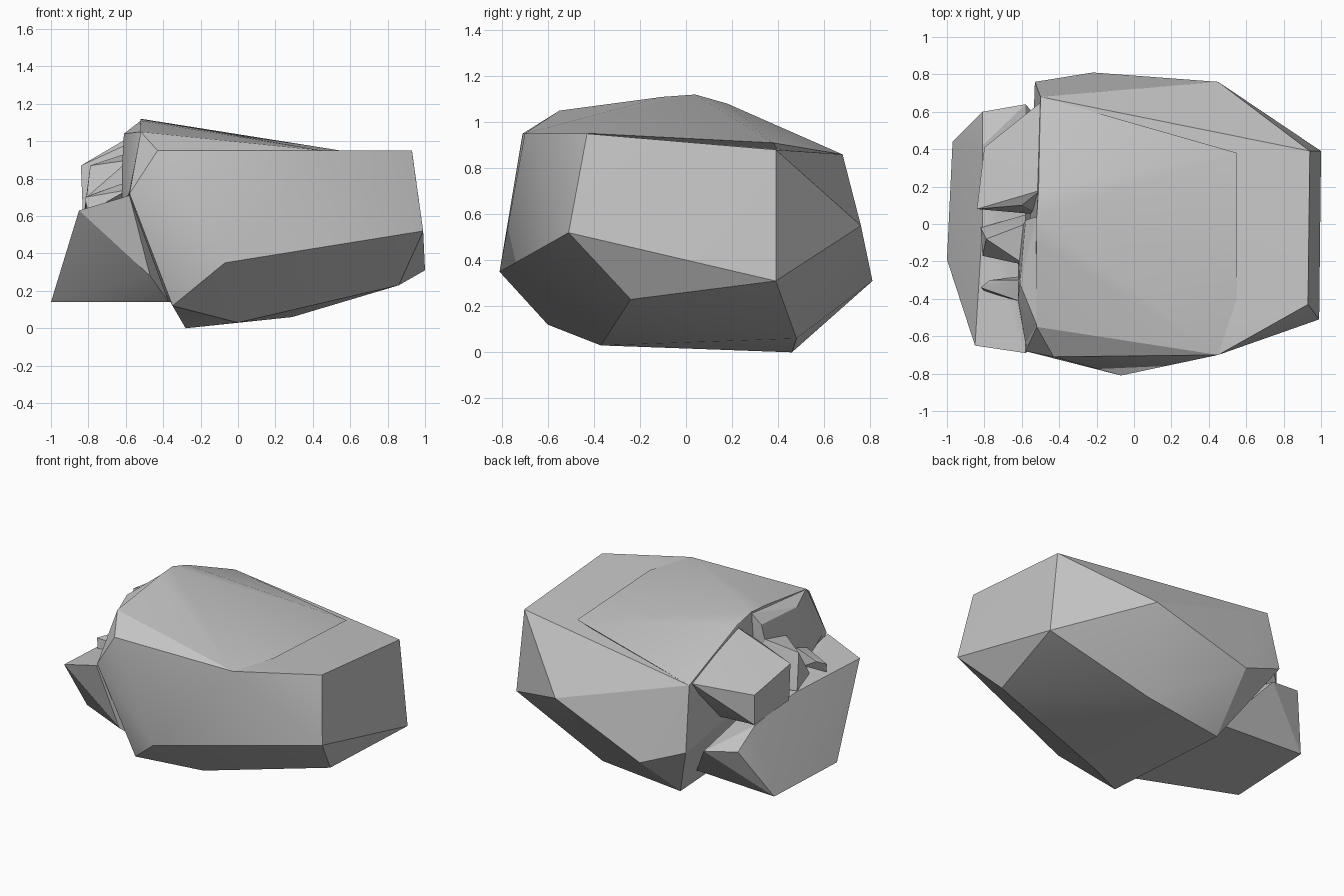
import bpy
import bmesh
import math

default_cube = bpy.data.objects.get("Cube")
if default_cube:
    bpy.data.objects.remove(default_cube, do_unlink=True)

# Single stone colour
stone = bpy.data.materials.new("grey_stone")
stone.use_nodes = True
grey = (0.56, 0.56, 0.56, 1)
stone.diffuse_color = grey
stone.node_tree.nodes["Principled BSDF"].inputs["Base Color"].default_value = grey


def chiselled(name, corners):
    """Faceted convex stone wrapped around its corner points."""
    bm = bmesh.new()
    for corner in corners:
        bm.verts.new(corner)
    hull = bmesh.ops.convex_hull(bm, input=bm.verts)
    unused = [v for v in hull["geom_interior"] if isinstance(v, bmesh.types.BMVert)]
    bmesh.ops.delete(bm, geom=unused, context="VERTS")
    bmesh.ops.dissolve_limit(bm, angle_limit=math.radians(1),
                             verts=bm.verts, edges=bm.edges)
    bmesh.ops.recalc_face_normals(bm, faces=bm.faces)

    mesh = bpy.data.meshes.new(name)
    bm.to_mesh(mesh)
    bm.free()
    mesh.materials.append(stone)
    obj = bpy.data.objects.new(name, mesh)
    bpy.context.collection.objects.link(obj)
    bpy.ops.object.select_all(action="DESELECT")
    obj.select_set(True)
    bpy.context.view_layer.objects.active = obj
    bpy.ops.object.shade_smooth_by_angle(angle=math.radians(22))


# Corners shared by the boulder and the ridge on top of it
front_rim = [(-.43, -.71, .95), (.45, -.7, .95)]
broken_corner = (-.58, -.68, .72)
back_corner = (-.5, .68, .86)

# Main boulder
chiselled("boulder", front_rim + [
    broken_corner, back_corner,
    # end face
    (.93, -.43, .95), (.94, .39, .88), (1, .39, .31), (.99, -.51, .52),
    # underside
    (.86, -.24, .23), (-.07, -.81, .35), (-.35, -.6, .12),
    (0, -.37, .03), (-.28, .46, 0), (.29, .48, .06),
    # back
    (.45, .76, .55), (-.22, .81, .31), (-.53, .76, .44),
])

# Ridge sloping down over the top of the boulder
chiselled("top_ridge", front_rim + [
    broken_corner, back_corner,
    (-.52, -.55, 1.05), (-.52, -.1, 1.11), (-.52, .04, 1.12),
    (-.51, .18, 1.08), (.55, .38, .91), (.55, -.4, .95),
    (-.52, -.5, .7), (-.5, .5, .7),
])

# Low rock leaning on the broken side
chiselled("low_rock", [
    (-.85, -.65, .63), (-.58, -.69, .71), (-1, -.19, .14), (-.97, .44, .14),
    (-.81, .6, .46), (-.81, .42, .57), (-.81, 0, .63), (-.58, .64, .42),
    (-.37, -.45, .14), (-.36, .4, .14), (-.47, -.6, .28),
])

# Block jutting out above the low rock
chiselled("side_block", [
    (-.8, .41, .57), (-.8, .41, .77), (-.83, .08, .62), (-.84, .08, .87),
    (-.69, .42, .82), (-.66, .17, .92), (-.5, .18, 1.07), (-.5, .4, .98),
    (-.5, .65, .86), (-.5, .6, .78), (-.5, .4, .55), (-.5, .05, .55),
    (-.6, .1, .98),
])

# Shoulder below the ridge
chiselled("shoulder", [
    (-.61, -.32, 1.04), (-.58, .02, 1.04), (-.62, -.4, .86), (-.58, -.64, .73),
    (-.62, -.05, .68), (-.52, -.54, 1.05), (-.52, .04, 1.11),
    (-.62, -.42, .65), (-.48, -.5, .6), (-.48, .05, .6),
])

# Pointed lumps in the hollow between block and shoulder
chiselled("hollow_point", [
    (-.79, -.08, .87), (-.81, -.17, .7), (-.82, -.02, .64),
    (-.58, .0, .94), (-.58, -.22, .9), (-.58, -.22, .64), (-.58, .05, .64),
])
chiselled("hollow_ledge", [
    (-.82, -.34, .7), (-.77, -.3, .72), (-.6, -.3, .78),
    (-.59, -.42, .74), (-.8, -.36, .62), (-.59, -.28, .62),
])
